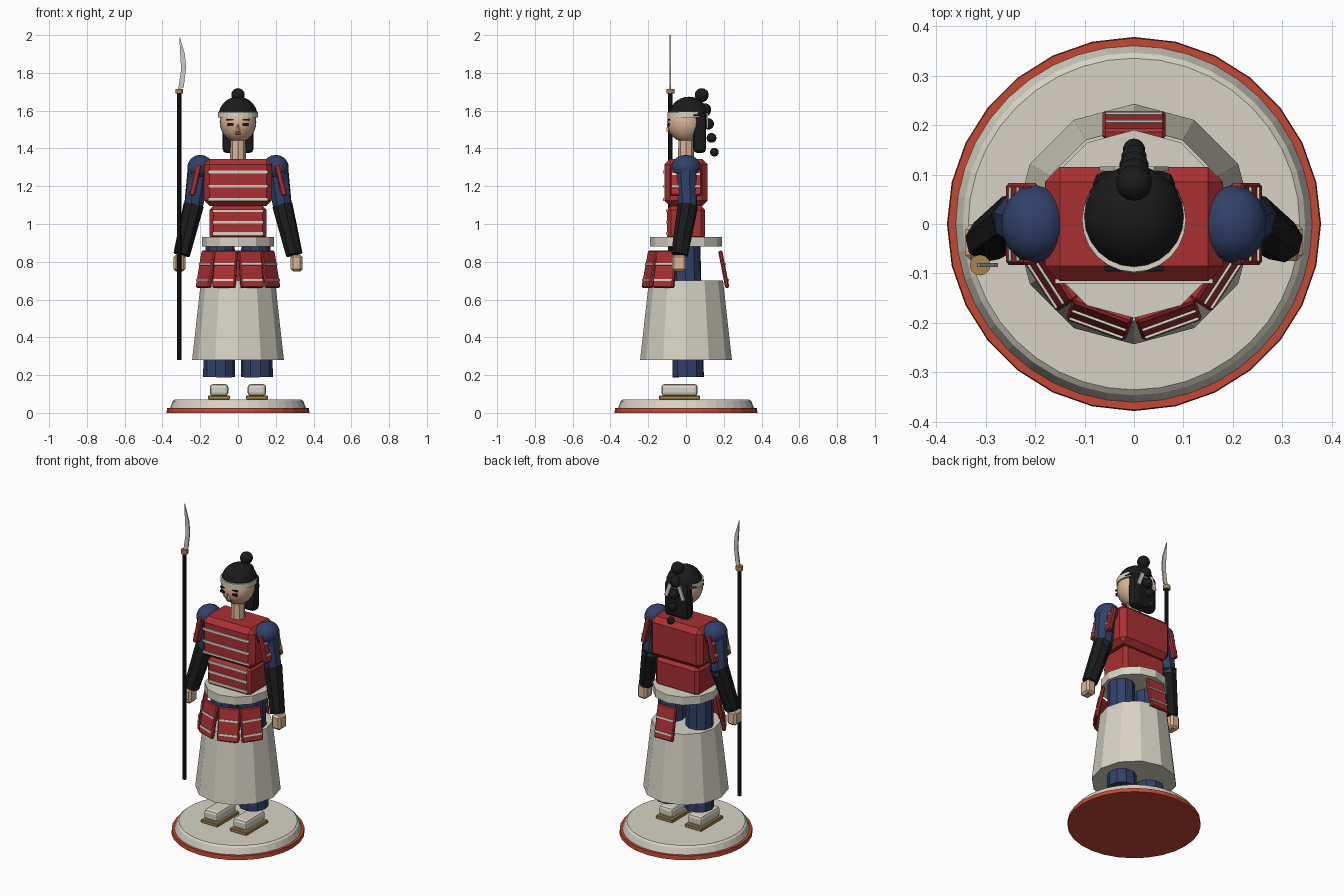
import bpy, bmesh, math
from mathutils import Matrix, Vector

if "Cube" in bpy.data.objects:
    bpy.data.objects.remove(bpy.data.objects["Cube"], do_unlink=True)


def material(name, rgb):
    m = bpy.data.materials.new(name)
    m.use_nodes = True
    m.diffuse_color = (*rgb, 1)
    m.node_tree.nodes["Principled BSDF"].inputs["Base Color"].default_value = (*rgb, 1)
    return m


RED = material("armour red", (0.40, 0.03, 0.032))
BASE_RED = material("base vermilion", (0.55, 0.065, 0.035))
WHITE = material("off white", (0.68, 0.65, 0.56))
BLUE = material("indigo", (0.03, 0.052, 0.14))
BLACK = material("black", (0.011, 0.011, 0.011))
SKIN = material("skin", (0.72, 0.47, 0.31))
GOLD = material("brass", (0.38, 0.24, 0.08))
STEEL = material("steel", (0.62, 0.62, 0.58))
LIP = material("lip red", (0.30, 0.03, 0.03))


def finish(name, bm, mat, matrix=Matrix(), smooth=False):
    bmesh.ops.transform(bm, matrix=matrix, verts=bm.verts)
    bmesh.ops.recalc_face_normals(bm, faces=bm.faces)
    for f in bm.faces:
        f.smooth = smooth
    me = bpy.data.meshes.new(name)
    bm.to_mesh(me)
    bm.free()
    me.materials.append(mat)
    ob = bpy.data.objects.new(name, me)
    bpy.context.collection.objects.link(ob)
    return ob


def box(name, centre, size, mat, bevel=0.0, matrix=Matrix(), segments=1):
    bm = bmesh.new()
    bmesh.ops.create_cube(bm, size=1, matrix=Matrix.Translation(centre) @ Matrix.Diagonal((*size, 1)))
    if bevel:
        bmesh.ops.bevel(bm, geom=bm.edges[:], offset=bevel, segments=segments,
                        profile=0.5, affect='EDGES')
    return finish(name, bm, mat, matrix)


def tube(name, a, b, ra, rb, sides, mat):
    a, b = Vector(a), Vector(b)
    bm = bmesh.new()
    bmesh.ops.create_cone(bm, cap_ends=True, segments=sides, radius1=ra, radius2=rb, depth=(b - a).length)
    turn = (b - a).to_track_quat('Z', 'Y').to_matrix().to_4x4()
    return finish(name, bm, mat, Matrix.Translation((a + b) / 2) @ turn)


def ball(name, centre, radii, mat, u=20, v=12, cut=None):
    bm = bmesh.new()
    bmesh.ops.create_uvsphere(bm, u_segments=u, v_segments=v, radius=1)
    if cut is not None:
        r = bmesh.ops.bisect_plane(bm, geom=bm.verts[:] + bm.edges[:] + bm.faces[:],
                                   plane_co=(0, 0, cut), plane_no=(0, 0, 1), clear_inner=True)
        rim = [e for e in r["geom_cut"] if isinstance(e, bmesh.types.BMEdge)]
        bmesh.ops.edgeloop_fill(bm, edges=rim)
    return finish(name, bm, mat, Matrix.Translation(centre) @ Matrix.Diagonal((*radii, 1)), True)


def panel(name, matrix, size, stripes):
    """Lacquered plate facing local -y, with pale lacing strips."""
    w, t, h = size
    box(name, (0, 0, 0), size, RED, 0.006, matrix)
    for i, z in enumerate(stripes):
        box(f"{name}_lacing_{i}", (0, -t / 2 - 0.001, z), (w * 0.9, 0.008, 0.011), WHITE, 0, matrix)


def rot(deg, axis):
    return Matrix.Rotation(math.radians(deg), 4, axis)


# Display base
tube("base_rim", (0, 0, 0), (0, 0, 0.025), 0.378, 0.376, 28, BASE_RED)
tube("base_side", (0, 0, 0.025), (0, 0, 0.062), 0.36, 0.346, 40, WHITE)
tube("base_top", (0, 0, 0.062), (0, 0, 0.071), 0.346, 0.335, 40, WHITE)

# Skirt and waist sash
tube("skirt", (0, 0, 0.28), (0, 0, 0.70), 0.243, 0.196, 12, WHITE)
tube("waist_sash", (0, 0, 0.88), (0, 0, 0.93), 0.19, 0.19, 12, WHITE)

# Torso armour with lacing rows
box("waist_armour", (0, 0, 1.005), (0.30, 0.20, 0.18), RED, 0.02)
box("chest_armour", (0, 0, 1.22), (0.36, 0.23, 0.25), RED, 0.03)
for i, z in enumerate((1.13, 1.20, 1.275)):
    box(f"chest_lacing_{i}", (0, -0.116, z), (0.32, 0.009, 0.014), WHITE)
for i, z in enumerate((0.95, 1.01, 1.07)):
    box(f"waist_lacing_{i}", (0, -0.101, z), (0.27, 0.009, 0.014), WHITE)

# Hanging hip plates
for i, a in enumerate((-57, -20, 20, 57, 180)):
    m = rot(a, 'Z') @ Matrix.Translation((0, -0.2, 0.76)) @ rot(-11, 'X')
    panel(f"hip_plate_{i}", m, (0.128, 0.022, 0.20), (0.025, -0.06))

# Limbs, mirrored
for s, side in ((1, "left"), (-1, "right")):
    tube(f"{side}_leg", (0.1 * s, 0.012, 0.19), (0.095 * s, 0, 0.885), 0.085, 0.078, 10, BLUE)
    box(f"{side}_sandal", (0.1 * s, -0.034, 0.081), (0.116, 0.216, 0.022), GOLD, 0.004)
    box(f"{side}_foot", (0.1 * s, -0.034, 0.121), (0.098, 0.192, 0.064), WHITE, 0.018, segments=2)
    ball(f"{side}_shoulder", (0.2 * s, 0, 1.30), (0.07, 0.08, 0.066), BLUE, 14, 9)
    tube(f"{side}_upper_arm", (0.205 * s, 0, 1.31), (0.24 * s, 0.01, 1.06), 0.062, 0.05, 8, BLUE)
    tube(f"{side}_forearm", (0.235 * s, 0.01, 1.10), (0.298 * s, -0.034, 0.838), 0.055, 0.045, 8, BLACK)
    box(f"{side}_hand", (0.31 * s, -0.037, 0.793), (0.062, 0.075, 0.088), SKIN, 0.012)
    m = Matrix.Translation((0.226 * s, 0, 1.232)) @ rot(90 * s, 'Z') @ rot(-13, 'X')
    panel(f"{side}_shoulder_plate", m, (0.166, 0.03, 0.17), (0.03, -0.04))

# Neck and head
tube("neck", (0, 0, 1.33), (0, 0, 1.48), 0.042, 0.04, 8, SKIN)
ball("head", (0, 0, 1.54), (0.097, 0.1, 0.108), SKIN)
tube("nose", (0, -0.092, 1.49), (0, -0.096, 1.53), 0.012, 0.004, 4, SKIN)
box("mouth", (0, -0.089, 1.481), (0.028, 0.009, 0.012), LIP)
for s, side in ((1, "left"), (-1, "right")):
    box(f"{side}_eye", (0.04 * s, -0.091, 1.528), (0.032, 0.009, 0.016), BLACK, 0, Matrix())
    box(f"{side}_brow", (0.042 * s, -0.09, 1.553), (0.036, 0.009, 0.008), BLACK)

# Hair, headband and trailing tail
ball("hair_cap", (0, 0.015, 1.572), (0.103, 0.104, 0.102), BLACK, 24, 14, 0.0)
tube("headband", (0, 0.008, 1.565), (0, 0.008, 1.594), 0.105, 0.105, 24, WHITE)
box("back_hair", (0, 0.072, 1.485), (0.165, 0.07, 0.22), BLACK, 0.024, segments=2)
ball("top_knot", (0, 0.083, 1.682), (0.037,) * 3, BLACK, 14, 9)
for i, (y, z, r) in enumerate(((0.10, 1.605, 0.034), (0.118, 1.53, 0.03),
                               (0.135, 1.456, 0.026), (0.15, 1.38, 0.023))):
    ball(f"hair_tail_{i}", (0, y, z), (r,) * 3, BLACK, 14, 9)
for s, side in ((1, "left"), (-1, "right")):
    m = Matrix.Translation((0.045 * s, 0.112, 1.545)) @ rot(-20 * s, 'Y')
    box(f"{side}_headband_tail", (0, 0, 0), (0.022, 0.009, 0.085), WHITE, 0, m)

# Polearm
px, py = -0.311, -0.083
tube("pole", (px, py, 0.28), (px, py, 1.70), 0.012, 0.012, 10, BLACK)
tube("pole_collar", (px, py, 1.69), (px, py, 1.716), 0.021, 0.021, 12, GOLD)
outline = ((-0.006, 1.71), (0.024, 1.725), (0.036, 1.83), (0.03, 1.90),
           (0.0, 2.0), (0.005, 1.90), (0.01, 1.82))
bm = bmesh.new()
face = bm.faces.new([bm.verts.new((px + x, py - 0.004, z)) for x, z in outline])
ext = bmesh.ops.extrude_face_region(bm, geom=[face])
bmesh.ops.translate(bm, vec=(0, 0.008, 0),
                    verts=[v for v in ext["geom"] if isinstance(v, bmesh.types.BMVert)])
finish("blade", bm, STEEL)
